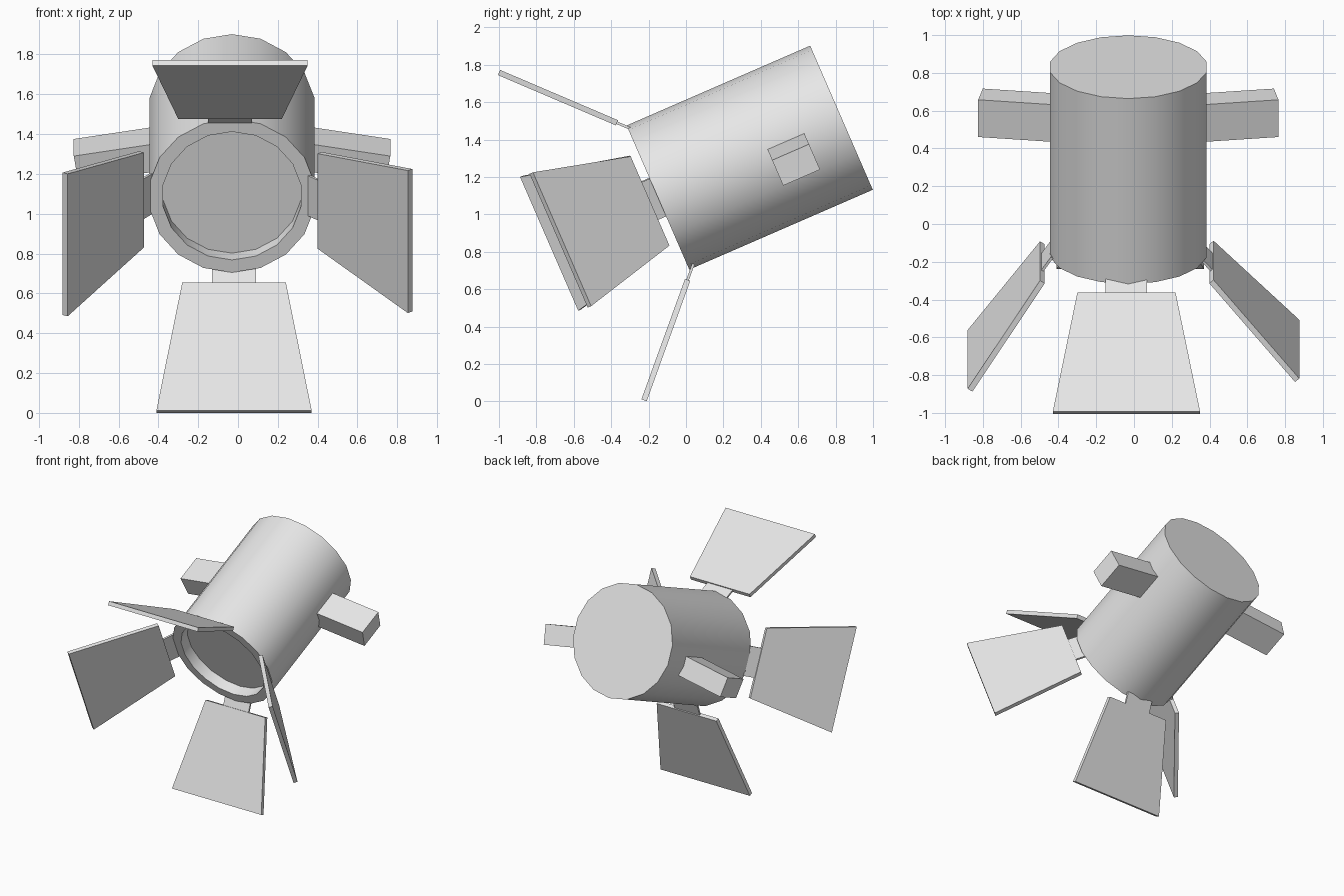
import bpy, bmesh, math
from mathutils import Matrix, Vector

cube = bpy.data.objects.get("Cube")
if cube:
    bpy.data.objects.remove(cube, do_unlink=True)

# Single grey paint
grey = bpy.data.materials.new("light_grey")
grey.use_nodes = True
colour = (0.8, 0.8, 0.8, 1)
grey.diffuse_color = colour
grey.node_tree.nodes["Principled BSDF"].inputs["Base Color"].default_value = colour

# Lamp frame: origin at the centre of the open end, -Y out of the lamp, Z up
FRAME = Matrix.Translation((-0.03, -0.15, 1.09)) @ Matrix.Rotation(math.radians(23.5), 4, 'X')
BACK = Vector((0, 1, 0))
RADIUS, DEPTH, SIDES = 0.42, 1.07, 18


def finish(name, bm, matrix):
    bmesh.ops.recalc_face_normals(bm, faces=bm.faces)
    mesh = bpy.data.meshes.new(name)
    bm.to_mesh(mesh)
    bm.free()
    mesh.materials.append(grey)
    obj = bpy.data.objects.new(name, mesh)
    obj.matrix_world = matrix
    bpy.context.collection.objects.link(obj)
    return obj


def plate(name, start, end, width_start, width_end, thickness, matrix):
    """Tapered flat plate running along local X."""
    bm = bmesh.new()
    bmesh.ops.create_cube(bm, size=1)
    for v in bm.verts:
        at_end = v.co.x > 0
        v.co.x = end if at_end else start
        v.co.y *= width_end if at_end else width_start
        v.co.z *= thickness
    return finish(name, bm, matrix)


# Lamp housing with a recessed lens in the open end
bm = bmesh.new()
bmesh.ops.create_cone(bm, cap_ends=True, segments=SIDES, radius1=RADIUS, radius2=RADIUS, depth=DEPTH,
                      matrix=Matrix.Translation((0, DEPTH / 2, 0)) @ Matrix.Rotation(math.pi / 2, 4, 'X'))
lens = min(bm.faces, key=lambda f: f.calc_center_median().y)
bmesh.ops.inset_region(bm, faces=[lens], thickness=0.069)
lip = bmesh.ops.extrude_face_region(bm, geom=[lens])
bmesh.ops.translate(bm, vec=(0, 0.085, 0), verts=[g for g in lip["geom"] if isinstance(g, bmesh.types.BMVert)])
if lens.is_valid:
    bmesh.ops.delete(bm, geom=[lens], context='FACES_ONLY')
housing = finish("lamp_housing", bm, FRAME)
bpy.ops.object.select_all(action='DESELECT')
housing.select_set(True)
bpy.context.view_layer.objects.active = housing
bpy.ops.object.shade_smooth_by_angle(angle=math.radians(30))

# Shutters: name, outward direction, splay, hinge radius, hinge forward, sideways shift
shutters = [
    ("top", (0, 0, 1), 46.6, 0.454, 0.042, (-0.01, 0, 0)),
    ("bottom", (0, 0, -1), 46.6, 0.467, 0.03, (0.01, 0, 0)),
    ("left", (1, 0, 0), 41.5, 0.44, 0.056, (0, 0, 0)),
    ("right", (-1, 0, 0), 34, 0.455, 0.056, (0, 0, 0.005)),
]
for name, out, splay, radius, forward, shift in shutters:
    out, angle = Vector(out), math.radians(splay)
    along = out * math.sin(angle) - BACK * math.cos(angle)
    across = BACK.cross(out)
    hinge = out * radius - BACK * forward + Vector(shift)
    basis = Matrix((along, across, along.cross(across))).transposed().to_4x4()
    matrix = FRAME @ Matrix.Translation(hinge) @ basis
    plate(name + "_shutter", 0, 0.685, 0.52, 0.78, 0.03, matrix)
    plate(name + "_shutter_arm", -0.09, 0.01, 0.22, 0.22, 0.014, matrix)

# Drooping side mounts
for name, side in (("left", 1), ("right", -1)):
    matrix = (FRAME @ Matrix.Translation((side * 0.536, 0.747, -0.094))
              @ Matrix.Rotation(side * math.radians(9.3), 4, 'Y'))
    plate(name + "_mount", -0.25, 0.25, 0.215, 0.215, 0.15, matrix)
